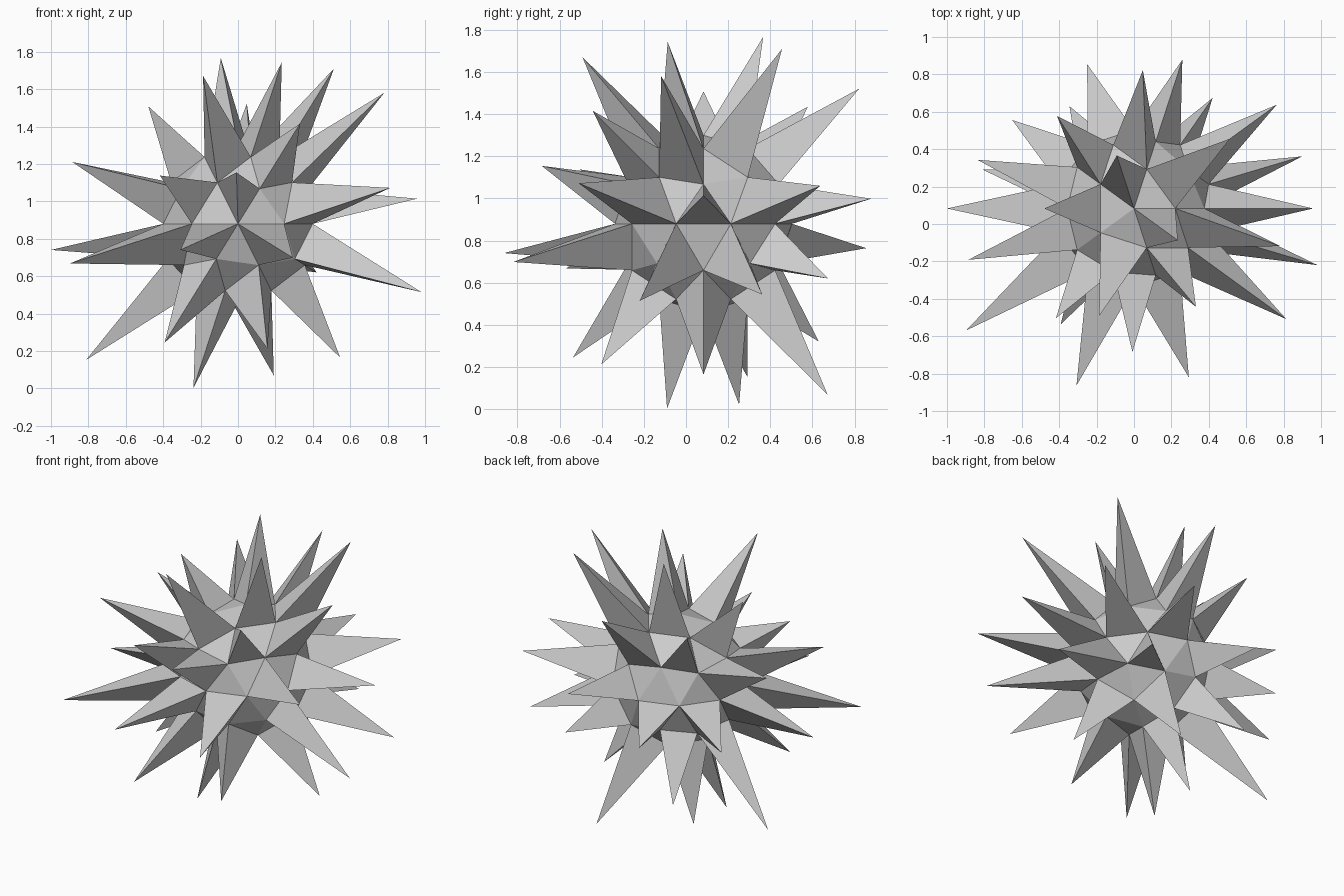
import bpy, bmesh
from math import sin, cos, radians
from mathutils import Vector

if "Cube" in bpy.data.objects:
    bpy.data.objects.remove(bpy.data.objects["Cube"])

CENTRE = Vector((0, 0.083, 0.88))

# Spikes by ring: angle from straight up -> {compass angle: tip distance from centre}
RINGS = {
    19.4: {108: 0.935, 324: 0.91},
    37.4: {36: 1.045, 180: 0.79, 252: 0.995},
    48.6: {-15: 1.07, -57: 0.82, 87: 0.98, 129: 0.85},
    70.8: {163.5: 0.93, 196.5: 0.985, 235.5: 0.765, 268.5: 0.815},
    79.2: {36: 0.96, 324: 1.025},
    82.8: {0: 0.967, 72: 0.845},
    97.2: {108: 0.82, 180: 1.01, 252: 1.005},
    100.8: {144: 0.82, 216: 1.13, 288: 0.966},
    109.2: {-16.5: 1.09, 16.5: 1.0, 55.5: 0.77},
    131.4: {123: 0.855, 165: 1.11, 237: 0.97},
    142.6: {0: 0.9, 72: 1.02, 288: 0.84},
    160.6: {144: 0.905, 216: 0.925},
}

# Faceted core ball
bm = bmesh.new()
bmesh.ops.create_icosphere(bm, subdivisions=2, radius=0.42)
bm.normal_update()

# Choose the core facet lying in each spike direction
targets = []
for polar, spikes in RINGS.items():
    p = radians(polar)
    for azimuth, reach in spikes.items():
        a = radians(azimuth)
        d = Vector((sin(p) * cos(a), sin(p) * sin(a), cos(p)))
        face = max(bm.faces, key=lambda f: f.normal.dot(d))
        targets.append((face, reach))

# Pull each chosen facet out into a three-sided spike
for face, reach in targets:
    n = face.normal.copy()
    c = face.calc_center_median()
    tip = bmesh.ops.poke(bm, faces=[face])["verts"][0]
    tip.co = c + n * (reach - c.dot(n))

bmesh.ops.translate(bm, verts=bm.verts, vec=CENTRE)
bm.normal_update()
mesh = bpy.data.meshes.new("spiky_ball")
bm.to_mesh(mesh)
bm.free()
bpy.context.collection.objects.link(bpy.data.objects.new("spiky_ball", mesh))
